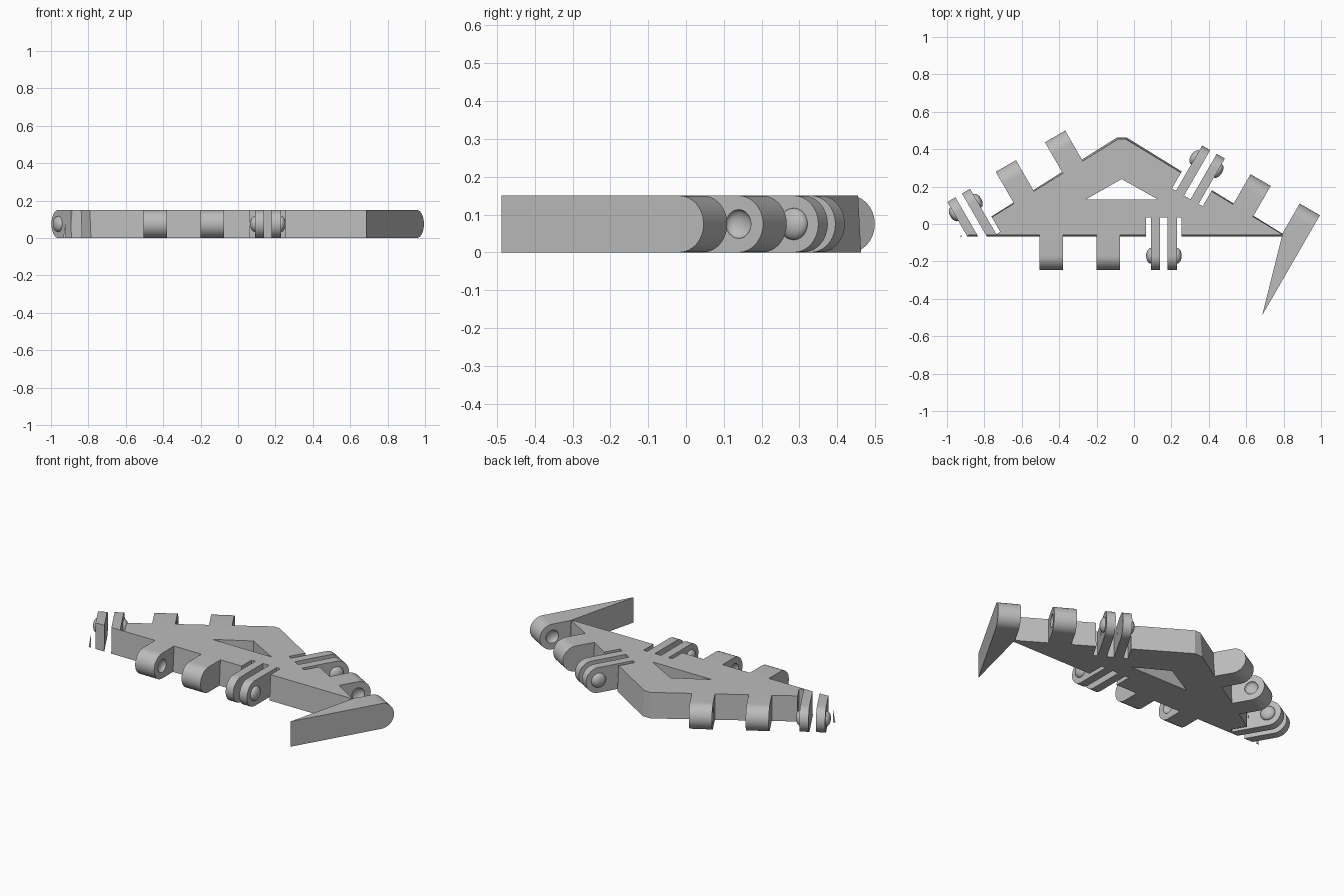
import bpy, bmesh, math
from mathutils import Matrix, Vector

cube = bpy.data.objects.get("Cube")
if cube:
    bpy.data.objects.remove(cube)

THICK, ROUND, REACH = 0.15, 0.075, 0.18
HALF_LUG = 0.0625

grey = bpy.data.materials.new("mid grey")
grey.use_nodes = True
grey.diffuse_color = (0.5, 0.5, 0.5, 1)
grey.node_tree.nodes["Principled BSDF"].inputs["Base Color"].default_value = grey.diffuse_color


def frame(x, y, angle):
    """Local axes on an edge: x runs along it, y points outward."""
    return Matrix.Translation((x, y, 0)) @ Matrix.Rotation(math.radians(angle), 4, "Z")


def add_loft(bm, low, high):
    """Closed solid between two matching outlines."""
    a = [bm.verts.new(p) for p in low]
    b = [bm.verts.new(p) for p in high]
    bm.faces.new(a[::-1])
    bm.faces.new(b)
    for i in range(len(a)):
        j = (i + 1) % len(a)
        bm.faces.new((a[i], a[j], b[j], b[i]))


def add_prism(bm, outline, z0, z1, m=Matrix()):
    add_loft(bm, [m @ Vector((x, y, z0)) for x, y in outline],
             [m @ Vector((x, y, z1)) for x, y in outline])


def add_tongue(bm, m, u0, u1, base=-0.03):
    """Bar with a half-round end, spanning u0..u1 along the edge."""
    side = [(base, 0)]
    for i in range(25):
        t = math.pi * (i / 24 - 0.5)
        side.append((REACH - ROUND + ROUND * math.cos(t), ROUND + ROUND * math.sin(t)))
    side.append((base, THICK))
    add_loft(bm, [m @ Vector((u0, v, z)) for v, z in side],
             [m @ Vector((u1, v, z)) for v, z in side])


def add_dome(bm, m, u, radius, depth):
    """Flattened ball on the hinge axis."""
    mat = m @ Matrix.Translation((u, REACH - ROUND, ROUND))
    mat = mat @ Matrix.Diagonal((depth, radius, radius, 1)) @ Matrix.Rotation(math.pi / 2, 4, "Y")
    bmesh.ops.create_uvsphere(bm, u_segments=32, v_segments=16, radius=1, matrix=mat)


def finish(name, bm, cutter=None):
    bmesh.ops.recalc_face_normals(bm, faces=bm.faces)
    mesh = bpy.data.meshes.new(name)
    bm.to_mesh(mesh)
    bm.free()
    obj = bpy.data.objects.new(name, mesh)
    bpy.context.collection.objects.link(obj)
    obj.data.materials.append(grey)
    if cutter:
        mod = obj.modifiers.new("cut", "BOOLEAN")
        mod.object, mod.solver = cutter, "EXACT"
        bpy.context.view_layer.update()
        obj.data = bpy.data.meshes.new_from_object(
            obj.evaluated_get(bpy.context.evaluated_depsgraph_get()))
        obj.modifiers.clear()
        bpy.data.objects.remove(cutter)
    bpy.ops.object.select_all(action="DESELECT")
    obj.select_set(True)
    bpy.context.view_layer.objects.active = obj
    bpy.ops.object.shade_smooth_by_angle(angle=math.radians(30))
    return obj


front, back_left, back_right = 180, -30, 30
clevises = {"front": frame(0.16, -0.065, front),
            "back_left": frame(0.335, 0.229, back_left),
            "back_right": frame(-0.847, -0.003, back_right)}

# Body: blunt triangle with slightly drafted walls, window and hinge slots
cuts = bmesh.new()
add_prism(cuts, [(-0.26, 0.13), (0.13, 0.13), (-0.066, 0.24)], -0.1, 0.3)
for m in clevises.values():
    for u0, u1 in ((-0.095, -0.07), (-0.02, 0.02), (0.07, 0.095)):
        add_prism(cuts, [(u0, -0.1), (u1, -0.1), (u1, 0.1), (u0, 0.1)], -0.1, 0.3, m)
slots = finish("slot_cutter", cuts)
slots.hide_render = True
bm = bmesh.new()
add_loft(bm,
         [(-0.935, -0.068, 0), (0.82, -0.068, 0), (-0.04, 0.463, 0), (-0.09, 0.463, 0)],
         [(-0.912, -0.058, THICK), (0.797, -0.058, THICK), (-0.046, 0.455, THICK), (-0.084, 0.455, THICK)])
finish("body", bm, slots)

# Forked hinges: two thin tongues with a dome on each outer face
for name, m in clevises.items():
    for side, label in ((-1, "a"), (1, "b")):
        bm = bmesh.new()
        add_tongue(bm, m, *sorted((side * 0.02, side * 0.07)))
        add_dome(bm, m, side * 0.07, 0.042, 0.025)
        finish(f"{name}_fork_{label}", bm)

# Lugs: thick tongues in pairs, with sockets on the faces that look at each other
lugs = [("front_lug_a", frame(-0.4425, -0.065, front), -1),
        ("front_lug_b", frame(-0.1375, -0.065, front), 1),
        ("back_right_lug_a", frame(-0.332, 0.312, back_right), -1),
        ("back_right_lug_b", frame(-0.595, 0.154, back_right), 1),
        ("back_left_lug", frame(0.587, 0.079, back_left), 1),
        ("blade", frame(0.85, -0.078, back_left), -1)]
for name, m, side in lugs:
    cut = bmesh.new()
    add_dome(cut, m, side * HALF_LUG, 0.038, 0.022)
    socket = finish("socket_cutter", cut)
    socket.hide_render = True
    bm = bmesh.new()
    add_tongue(bm, m, -HALF_LUG, HALF_LUG, 0 if name == "blade" else -0.03)
    finish(name, bm, socket)

# Blade point tapering forward from the last lug
bm = bmesh.new()
add_prism(bm, [(-HALF_LUG, 0), (HALF_LUG, -0.437), (HALF_LUG, 0)], 0, THICK, lugs[-1][1])
finish("blade_point", bm)
